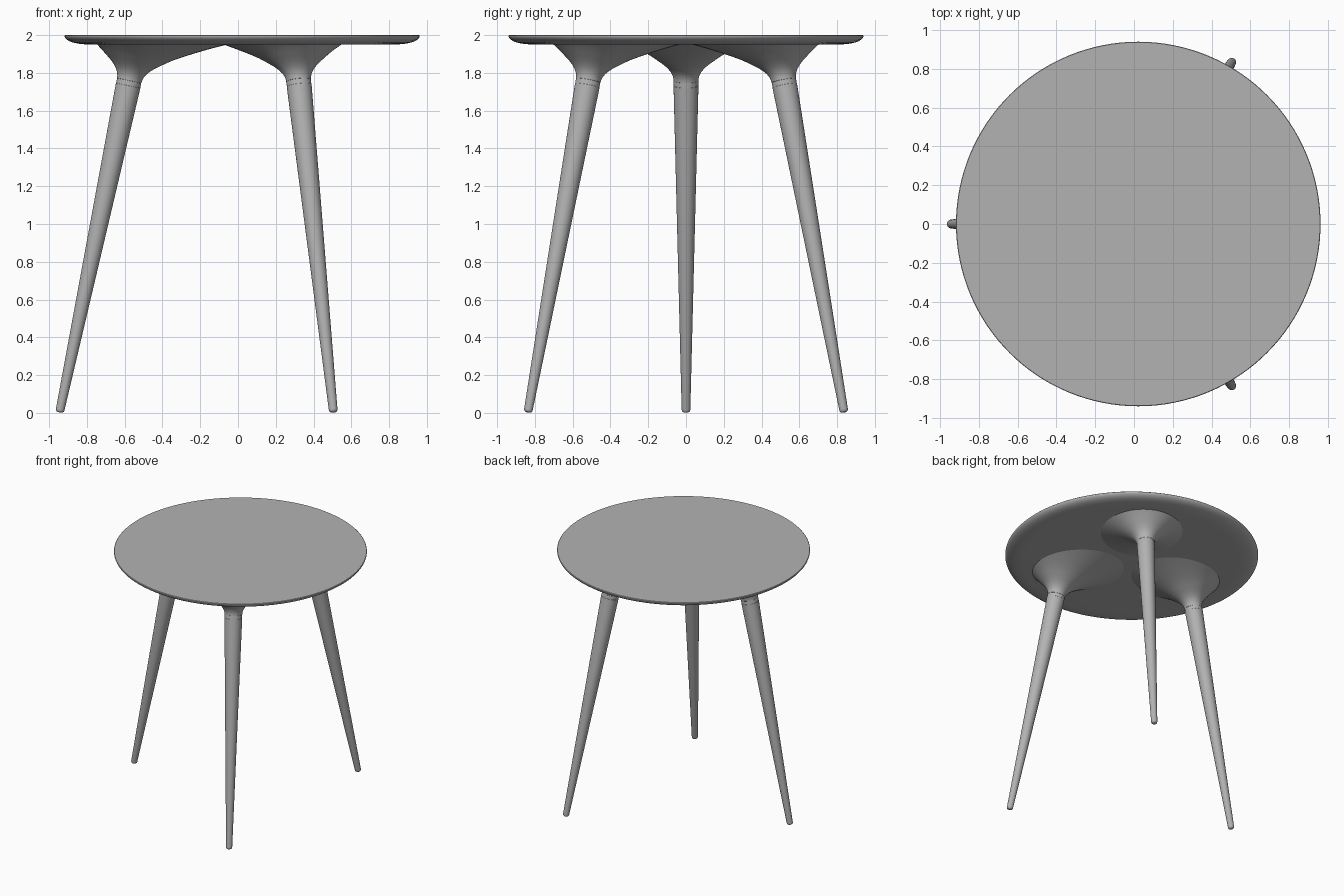
import bpy, bmesh, math
from mathutils import Matrix, Vector

if "Cube" in bpy.data.objects:
    bpy.data.objects.remove(bpy.data.objects["Cube"])

CX = 0.022           # centre of top and leg circle
TOP_R, TOP_Z = 0.60, 1.75   # where each leg meets its flared bracket
FOOT_R = 0.967
TILT = math.atan2(FOOT_R - TOP_R, TOP_Z)
LENGTH = math.hypot(FOOT_R - TOP_R, TOP_Z) - 0.003

# dark grey finish
grey = bpy.data.materials.new("dark_grey")
grey.diffuse_color = (0.45, 0.45, 0.45, 1)
grey.use_nodes = True
grey.node_tree.nodes["Principled BSDF"].inputs["Base Color"].default_value = grey.diffuse_color


def lathe(name, profile, steps, matrix, clip_z=None):
    """Revolve (radius, height) points round local z, then place the result."""
    bm = bmesh.new()
    vs = [bm.verts.new((r, 0, z)) for r, z in profile]
    es = [bm.edges.new(p) for p in zip(vs, vs[1:])]
    bmesh.ops.spin(bm, geom=vs + es, cent=(0, 0, 0), axis=(0, 0, 1),
                   angle=math.tau, steps=steps)
    bmesh.ops.remove_doubles(bm, verts=bm.verts[:], dist=1e-5)
    bmesh.ops.transform(bm, matrix=matrix, verts=bm.verts[:])
    if clip_z is not None:
        bmesh.ops.bisect_plane(bm, geom=bm.verts[:] + bm.edges[:] + bm.faces[:],
                               plane_co=Vector((0, 0, clip_z)),
                               plane_no=Vector((0, 0, 1)), clear_outer=True)
    bmesh.ops.recalc_face_normals(bm, faces=bm.faces[:])
    me = bpy.data.meshes.new(name)
    bm.to_mesh(me)
    bm.free()
    me.materials.append(grey)
    ob = bpy.data.objects.new(name, me)
    bpy.context.collection.objects.link(ob)
    bpy.ops.object.select_all(action='DESELECT')
    ob.select_set(True)
    bpy.context.view_layer.objects.active = ob
    bpy.ops.object.shade_smooth_by_angle(angle=math.radians(32))
    return ob


# round top with a softened underside edge
lathe("table_top",
      [(0, 2), (0.937, 2), (0.940, 1.997), (0.940, 1.993), (0.937, 1.986),
       (0.930, 1.978), (0.917, 1.969), (0.90, 1.962), (0.87, 1.955),
       (0.83, 1.951), (0.80, 1.95), (0, 1.95)],
      128, Matrix.Translation((CX, 0, 0)))

# profiles measured along the leg axis from the joint
flare = [(0.064, 0.008), (0.066, 0.010), (0.067, 0.022), (0.072, 0.040),
         (0.083, 0.060), (0.098, 0.078), (0.119, 0.098), (0.144, 0.117),
         (0.172, 0.138), (0.203, 0.160), (0.255, 0.191), (0.316, 0.225),
         (0.382, 0.260), (0.453, 0.295), (0.530, 0.330)]
collar = [(0, 0.012), (0.0652, 0.012), (0.0652, -0.022), (0, -0.022)]
E = -LENGTH
leg = [(0, -0.016), (0.064, -0.016), (0.066, -0.018), (0.023, E + 0.016),
       (0.0222, E + 0.010), (0.0195, E + 0.005), (0.015, E + 0.0015),
       (0.010, E), (0, E)]

# three splayed legs with collars and flared brackets
for label, deg in (("left", 180), ("back_right", 60), ("front_right", -60)):
    m = (Matrix.Translation((CX, 0, TOP_Z))
         @ Matrix.Rotation(math.radians(deg), 4, 'Z')
         @ Matrix.Translation((TOP_R, 0, 0))
         @ Matrix.Rotation(-TILT, 4, 'Y'))
    lathe(label + "_bracket", flare, 64, m, clip_z=1.953)
    lathe(label + "_collar", collar, 48, m)
    lathe(label + "_leg", leg, 48, m)
